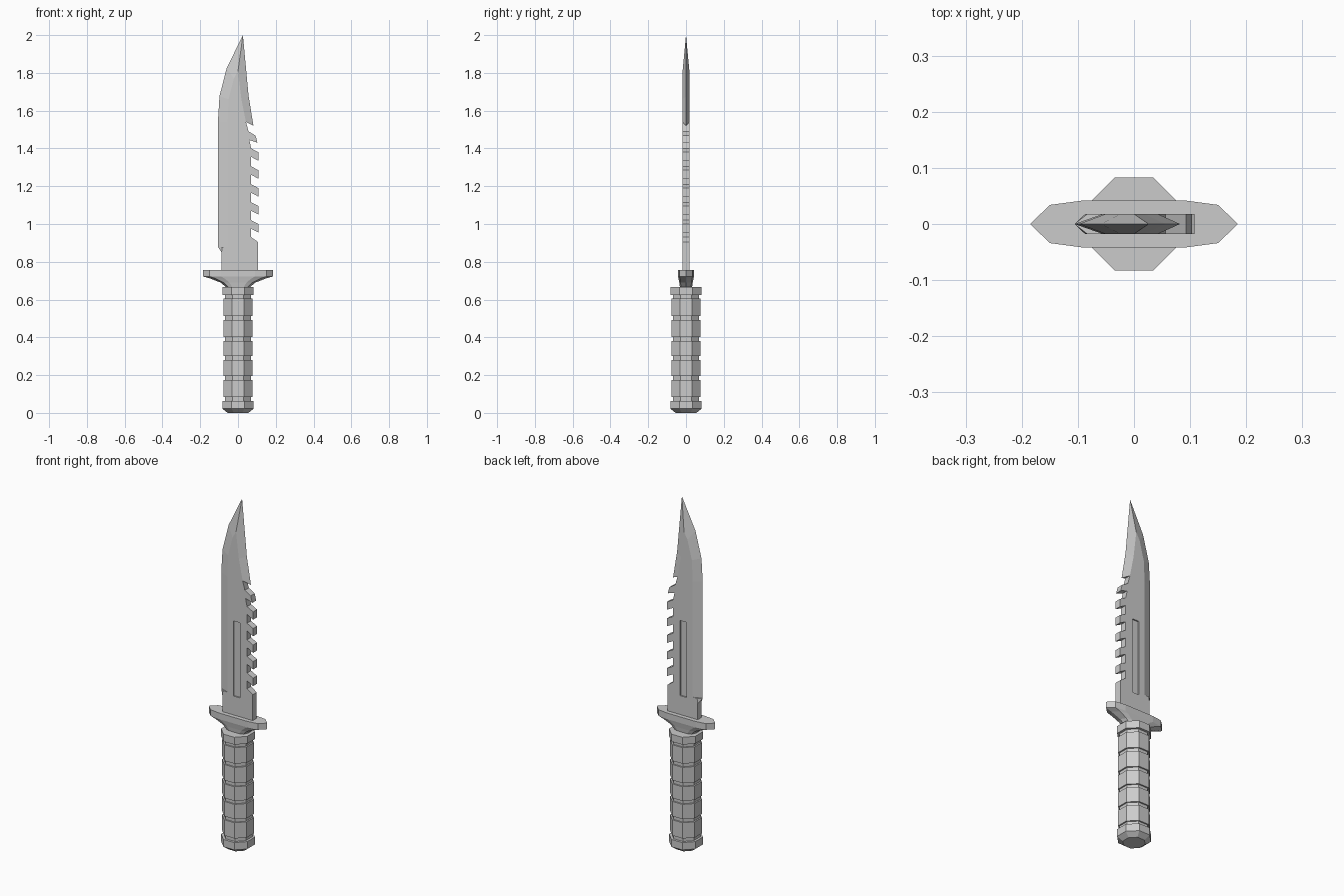
import bpy, bmesh, math

if "Cube" in bpy.data.objects:
    bpy.data.objects.remove(bpy.data.objects["Cube"])


def finish(name, bm):
    bmesh.ops.remove_doubles(bm, verts=bm.verts, dist=1e-5)
    bmesh.ops.recalc_face_normals(bm, faces=bm.faces)
    me = bpy.data.meshes.new(name)
    bm.to_mesh(me)
    bm.free()
    ob = bpy.data.objects.new(name, me)
    bpy.context.collection.objects.link(ob)
    return ob


def loft(name, rings):
    """Skin closed rings of 3D points, capping both ends."""
    bm = bmesh.new()
    vs = [[bm.verts.new(p) for p in r] for r in rings]
    n = len(vs[0])
    for a, b in zip(vs, vs[1:]):
        for i in range(n):
            j = (i + 1) % n
            bm.faces.new((a[i], a[j], b[j], b[i]))
    bm.faces.new(vs[0])
    bm.faces.new(vs[-1])
    return finish(name, bm)


# Handle: octagonal grip with grooves, top cap and chamfered pommel
profile = [(0.0, 0.055), (0.022, 0.083), (0.064, 0.083), (0.064, 0.07)]
for lo, hi in [(0.085, 0.175), (0.196, 0.28), (0.30, 0.381), (0.402, 0.492), (0.513, 0.605)]:
    profile += [(lo, 0.07), (lo, 0.078), (hi, 0.078), (hi, 0.07)]
profile += [(0.625, 0.07), (0.625, 0.083), (0.667, 0.083)]


def octagon(z, apothem):
    r = apothem / math.cos(math.pi / 8)
    return [(r * math.cos((i + 0.5) * math.pi / 4), r * math.sin((i + 0.5) * math.pi / 4), z)
            for i in range(8)]


loft("handle", [octagon(z, a) for z, a in profile])

# Guard: pointed plate tapering down to a collar
quarter = [(0.185, 0), (0.15, 0.034), (0.09, 0.042)]
outline = quarter + [(-x, y) for x, y in reversed(quarter)]
outline += [(-x, -y) for x, y in quarter[1:]] + [(x, -y) for x, y in reversed(quarter[1:])]
loft("guard", [[(x * sx, y * sy, z) for x, y in outline] for z, sx, sy in
               [(0.757, 1, 1), (0.722, 1, 1), (0.712, 0.8, 0.95), (0.69, 0.5, 0.85), (0.66, 0.3, 0.75)]])

# Blade: flat body with ground edges; each ridge point pairs with a sharp edge point
T = 0.018
grind = [((-0.087, 0.85), (-0.106, 0.878)), ((-0.083, 0.878), (-0.106, 0.878)),
         ((-0.055, 0.878), (-0.106, 0.878)), ((-0.055, 1.54), (-0.106, 1.545)),
         ((-0.05, 1.66), (-0.098, 1.677)), ((-0.022, 1.77), (-0.06, 1.825)),
         ((0.0, 1.81), (0.026, 2.0)), ((0.018, 1.66), (0.056, 1.677)),
         ((0.042, 1.54), (0.082, 1.52))]
# Saw teeth down the spine
spine = [(0.056, 1.49), (0.093, 1.468), (0.103, 1.43), (0.06, 1.445)]
for i in range(5):
    z = 1.40 - i * 0.095
    spine += [(0.07, z), (0.108, z - 0.02), (0.108, z - 0.065), (0.07, z - 0.045)]
spine += [(0.07, 0.93), (0.106, 0.905), (0.106, 0.75), (-0.087, 0.75)]

bm = bmesh.new()
body = [r for r, e in grind] + spine
front = [bm.verts.new((x, -T, z)) for x, z in body]
back = [bm.verts.new((x, T, z)) for x, z in body]
shared = {}
for r, e in grind:
    if e not in shared:
        shared[e] = bm.verts.new((e[0], 0, e[1]))
edge = [shared[e] for r, e in grind]
k, n = len(grind), len(body)
for side in (front, back):
    bm.faces.new(side)
    for i in range(k - 1):
        quad = [side[i], side[i + 1], edge[i + 1], edge[i]]
        bm.faces.new(list(dict.fromkeys(quad)))
for i in (0, k - 1):
    bm.faces.new((front[i], back[i], edge[i]))
for i in range(k - 1, n):
    j = (i + 1) % n
    bm.faces.new((front[i], front[j], back[j], back[i]))
blade = finish("blade", bm)

# Fuller: shallow groove cut into both flats
for s, label in ((-1, "front"), (1, "back")):
    bm = bmesh.new()
    bmesh.ops.create_cube(bm, size=1)
    for v in bm.verts:
        v.co = (0.004 + v.co.x * 0.042, s * 0.021 + v.co.y * 0.02, 1.08 + v.co.z * 0.43)
    cutter = finish("fuller_cutter_" + label, bm)
    cutter.hide_render = True
    cutter.hide_set(True)
    mod = blade.modifiers.new("fuller_" + label, 'BOOLEAN')
    mod.operation = 'DIFFERENCE'
    mod.solver = 'EXACT'
    mod.object = cutter
